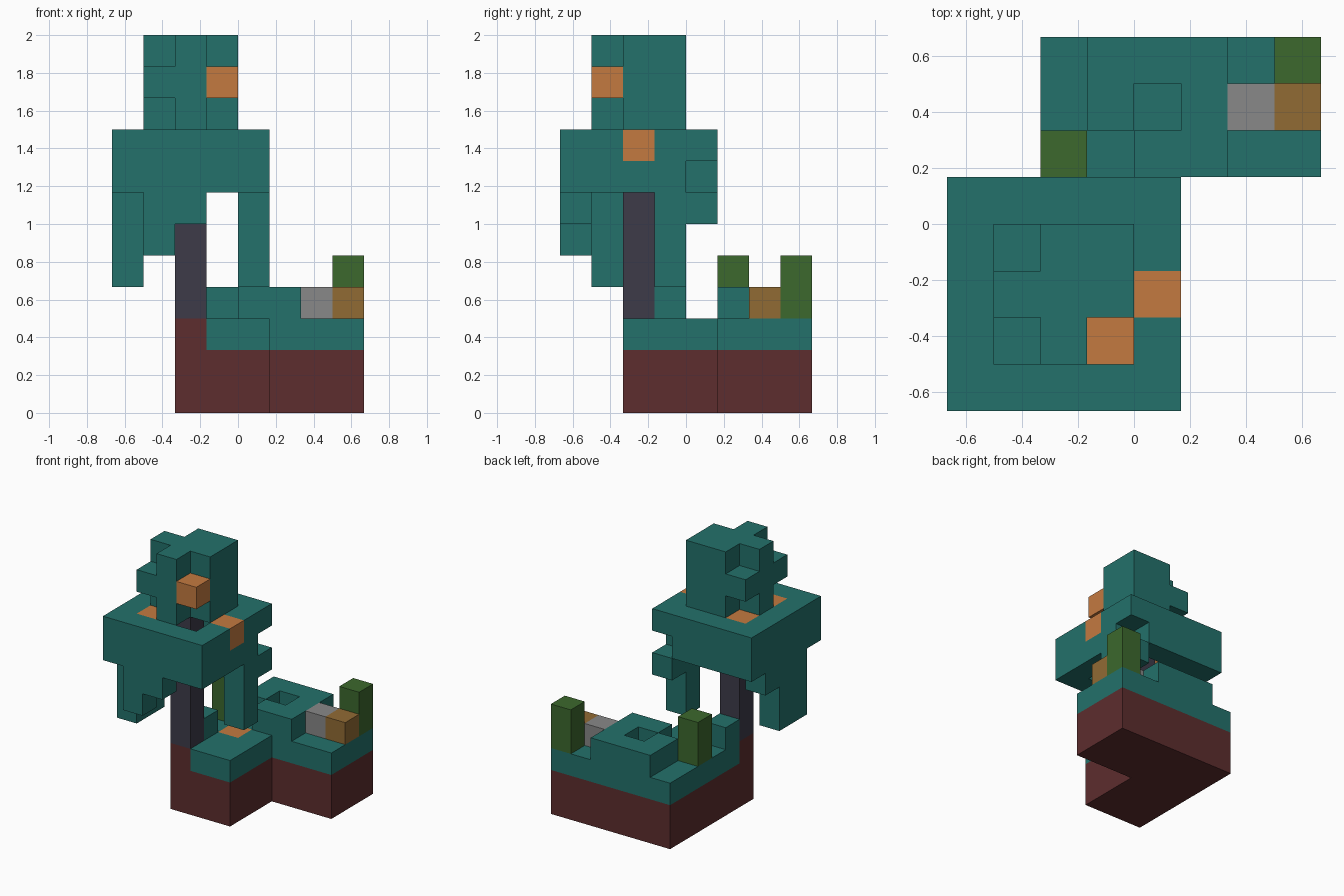
import bpy
import bmesh
from itertools import product
from mathutils import Vector

UNIT = 1 / 6  # edge of one cube

if "Cube" in bpy.data.objects:
    bpy.data.objects.remove(bpy.data.objects["Cube"])


def linear(v):
    v /= 255
    return v / 12.92 if v <= 0.04045 else ((v + 0.055) / 1.055) ** 2.4


def material(name, *rgb):
    colour = [linear(v) for v in rgb] + [1]
    mat = bpy.data.materials.new(name)
    mat.use_nodes = True
    mat.diffuse_color = colour
    mat.node_tree.nodes["Principled BSDF"].inputs["Base Color"].default_value = colour
    return mat


def box(x0, x1, y0, y1, z0, z1):
    """Set of unit cells in a block."""
    return set(product(range(x0, x1), range(y0, y1), range(z0, z1)))


def build(name, mat, cells):
    """Skin a set of cells with flat outer faces only."""
    bm = bmesh.new()
    corners = {}

    def vert(co):
        key = tuple(round(c) for c in co)
        if key not in corners:
            corners[key] = bm.verts.new(Vector(key) * UNIT)
        return corners[key]

    for cell in sorted(cells):
        for axis, side in product(range(3), (0, 1)):
            near = list(cell)
            near[axis] += 2 * side - 1
            if tuple(near) in cells:
                continue
            u, v = (axis + 1) % 3, (axis + 2) % 3
            loop = []
            for du, dv in ((0, 0), (1, 0), (1, 1), (0, 1)):
                co = list(cell)
                co[axis] += side
                co[u] += du
                co[v] += dv
                loop.append(vert(co))
            bm.faces.new(loop if side else loop[::-1])
    bmesh.ops.dissolve_limit(bm, angle_limit=0.01, verts=bm.verts, edges=bm.edges)
    mesh = bpy.data.meshes.new(name)
    bm.to_mesh(mesh)
    bm.free()
    mesh.materials.append(mat)
    obj = bpy.data.objects.new(name, mesh)
    bpy.context.collection.objects.link(obj)


teal = material("teal foliage", 35, 113, 107)
earth = material("dark red earth", 93, 45, 46)
bark = material("dark purple bark", 61, 59, 73)
orange = material("orange glow", 196, 122, 64)
green = material("green stem", 60, 104, 45)
grey = material("grey stone", 136, 136, 136)
tan = material("tan wood", 145, 107, 52)

# L-shaped ground: earth with a layer of grass
root = box(-2, -1, -2, -1, 2, 3)
floor_light = box(-1, 0, 0, 1, 2, 3)
build("earth_base", earth, box(-2, 1, -2, 1, 0, 2) | box(-2, 4, 1, 4, 0, 2) | root)
build("grass_layer", teal,
      (box(-2, 1, -2, 1, 2, 3) | box(-2, 4, 1, 4, 2, 3)) - root - floor_light)
build("floor_light", orange, floor_light)

# Raised ground with a pit, and a bump behind the trunk
build("grass_hill", teal,
      (box(-1, 2, 2, 4, 3, 4) | box(0, 2, 1, 2, 3, 4)) - box(0, 1, 2, 3, 3, 4))
build("grass_bump", teal, box(-2, -1, -1, 0, 3, 4))

# Things standing on the ground
build("stone_block", grey, box(2, 3, 2, 3, 3, 4))
build("wood_block", tan, box(3, 4, 2, 3, 3, 4))
build("back_left_stem", green, box(3, 4, 3, 4, 3, 5))
build("right_stem", green, box(-2, -1, 1, 2, 3, 5))

# Trunk
build("trunk", bark, box(-2, -1, -2, -1, 3, 10))

# Canopy ring with hanging foliage
side_light = box(0, 1, -2, -1, 8, 9)
ring = box(-4, 1, -4, 1, 7, 9) - box(-3, 0, -3, 0, 7, 9) - box(0, 1, 0, 1, 7, 8)
hanging = (box(-3, -2, -4, -3, 5, 7) | box(-2, -1, -4, -3, 6, 7)
           | box(-4, -3, -3, -1, 4, 7) | box(-4, -3, -1, 0, 6, 7)
           | box(0, 1, -1, 0, 4, 7) | box(0, 1, 0, 1, 6, 7))
build("canopy", teal, (ring | hanging) - side_light)
build("canopy_side_light", orange, side_light)
for name, y in (("front", -3), ("back", -1)):
    build(f"canopy_{name}_light", orange, box(-3, -2, y, y + 1, 8, 9))

# Crown: a block with three corners cut away, two of them keeping a knob
crown = box(-3, 0, -3, 0, 9, 12) - box(-2, -1, -2, -1, 9, 10)
for x, y in ((-3, -3), (-3, -1), (-1, -3)):
    crown -= box(x, x + 1, y, y + 1, 9, 12)
for y in (-3, -1):
    crown |= box(-3, -2, y, y + 1, 10, 11)
build("crown", teal, crown)
build("crown_light", orange, box(-1, 0, -3, -2, 10, 11))
